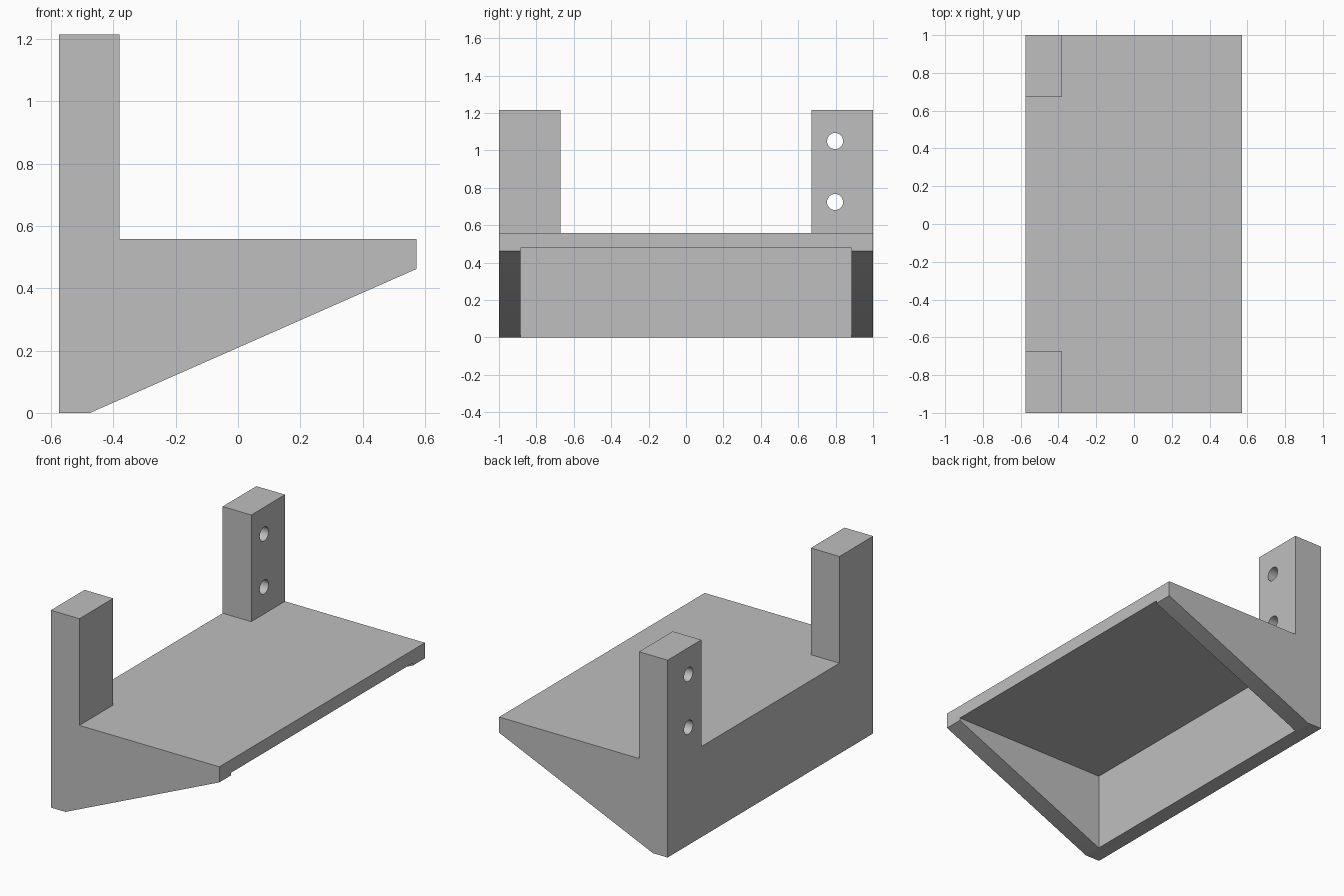
import bpy, bmesh
from mathutils import Vector

cube = bpy.data.objects.get("Cube")
if cube:
    bpy.data.objects.remove(cube, do_unlink=True)

grey = bpy.data.materials.new("plain_grey")
grey.use_nodes = True
colour = (0.52, 0.52, 0.52, 1)
grey.diffuse_color = colour
grey.node_tree.nodes["Principled BSDF"].inputs["Base Color"].default_value = colour


def add_object(name, bm):
    bmesh.ops.recalc_face_normals(bm, faces=bm.faces)
    mesh = bpy.data.meshes.new(name)
    bm.to_mesh(mesh)
    bm.free()
    mesh.materials.append(grey)
    obj = bpy.data.objects.new(name, mesh)
    bpy.context.collection.objects.link(obj)
    return obj


def prism(name, outline, offset):
    """Extrude a flat outline of 3D points along an offset."""
    bm = bmesh.new()
    face = bm.faces.new([bm.verts.new(p) for p in outline])
    grown = bmesh.ops.extrude_face_region(bm, geom=[face])["geom"]
    verts = [g for g in grown if isinstance(g, bmesh.types.BMVert)]
    bmesh.ops.translate(bm, verts=verts, vec=Vector(offset))
    return add_object(name, bm)


def cylinder_x(name, x, y, z, radius, length):
    bm = bmesh.new()
    bmesh.ops.create_cone(bm, cap_ends=True, segments=32, radius1=radius,
                          radius2=radius, depth=length)
    for v in bm.verts:
        v.co = Vector((v.co.z + x, v.co.x + y, v.co.y + z))
    return add_object(name, bm)


def cut(target, cutter):
    cutter.hide_render = True
    mod = target.modifiers.new("cut", 'BOOLEAN')
    mod.operation = 'DIFFERENCE'
    mod.solver = 'EXACT'
    mod.object = cutter
    bpy.context.view_layer.objects.active = target
    bpy.ops.object.modifier_apply(modifier=mod.name)
    bpy.data.objects.remove(cutter, do_unlink=True)


BACK, FRONT, POST = -0.575, 0.573, -0.38
SHELF, TOP = 0.558, 1.215
POST_Y, WALL_Y = 0.672, 0.885

# Side profile at full height, run along the width
profile = [(BACK, 0), (-0.475, 0), (FRONT, 0.462), (FRONT, TOP), (BACK, TOP)]
bracket = prism("shelf_bracket", [(x, -1, z) for x, z in profile], (0, 2, 0))

# Clear the space above the shelf, leaving the two corner posts
plan = [(POST, -1.2), (0.8, -1.2), (0.8, 1.2), (POST, 1.2), (POST, POST_Y),
        (-0.8, POST_Y), (-0.8, -POST_Y), (POST, -POST_Y)]
cut(bracket, prism("shelf_clearance", [(x, y, SHELF) for x, y in plan], (0, 0, 1)))

# Hollow under the shelf, open at the front and between the side gussets
hollow = [(-0.477, -0.2), (0.8, -0.2), (0.8, 0.478), (-0.477, 0.478)]
cut(bracket, prism("hollow", [(x, -WALL_Y, z) for x, z in hollow],
                   (0, 2 * WALL_Y, 0)))

# Two screw holes through each post
for side in (-1, 1):
    for z in (0.724, 1.05):
        cut(bracket, cylinder_x("screw_hole", -0.48, side * 0.797, z, 0.043, 0.5))

# Smooth the hole walls, keep all other edges sharp
bpy.ops.object.select_all(action='DESELECT')
bracket.select_set(True)
bpy.context.view_layer.objects.active = bracket
bpy.ops.object.shade_smooth_by_angle(angle=0.5)
